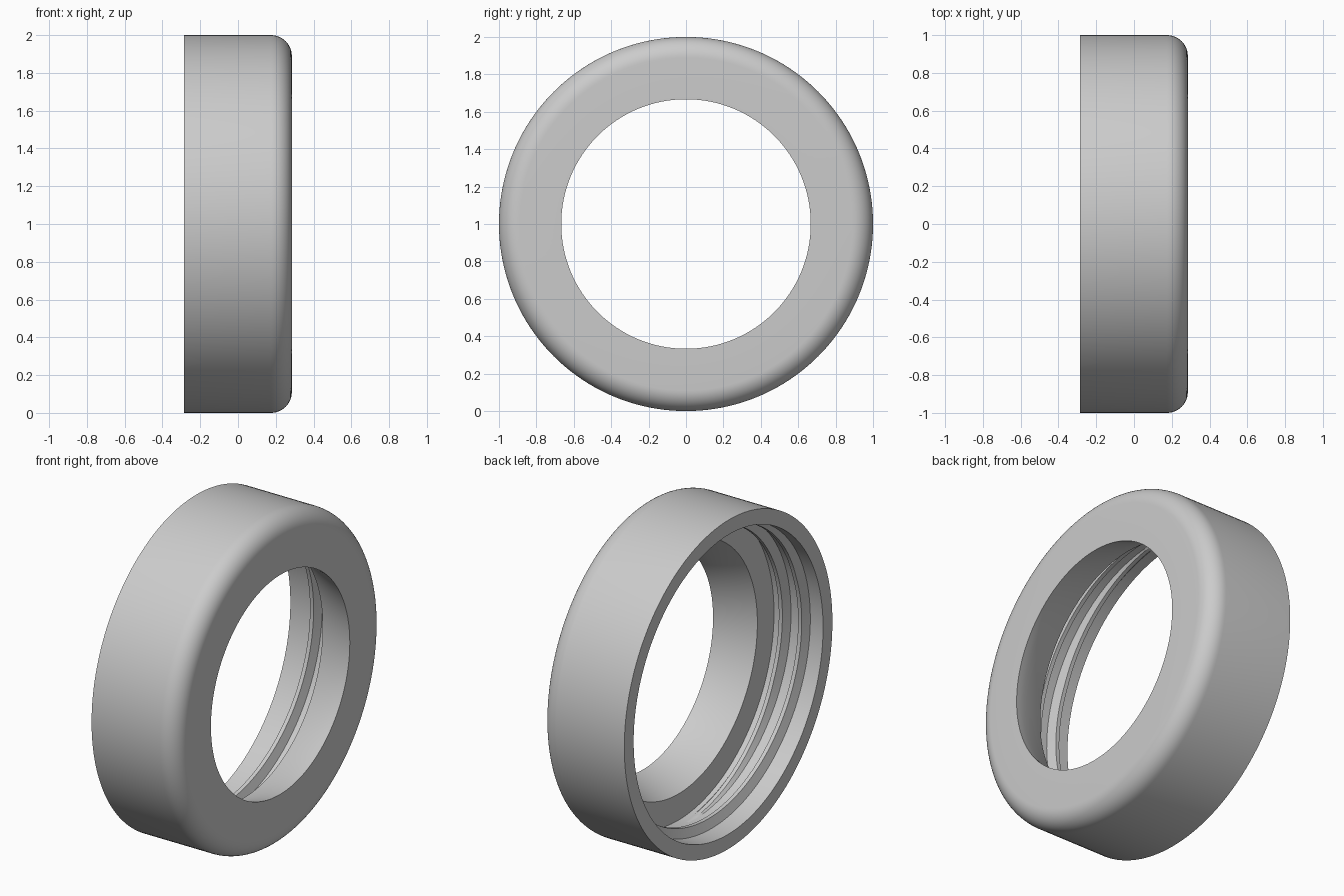
import bpy
import bmesh
from math import sin, cos, pi
from mathutils import Vector, Matrix

cube = bpy.data.objects.get("Cube")
if cube:
    bpy.data.objects.remove(cube, do_unlink=True)

HALF = 0.285       # half the ring's depth
BORE = 0.91        # radius of the threaded socket
SHOULDER = 0.045   # x of the inner shoulder
FILLET = 0.11

grey = bpy.data.materials.new("plain_grey")
grey.use_nodes = True
grey.diffuse_color = (0.6, 0.6, 0.6, 1)
grey.node_tree.nodes["Principled BSDF"].inputs["Base Color"].default_value = (0.6, 0.6, 0.6, 1)


def finish(bm, name):
    bmesh.ops.recalc_face_normals(bm, faces=bm.faces)
    mesh = bpy.data.meshes.new(name)
    bm.to_mesh(mesh)
    bm.free()
    mesh.materials.append(grey)
    obj = bpy.data.objects.new(name, mesh)
    bpy.context.collection.objects.link(obj)
    obj.location.z = 1
    bpy.ops.object.select_all(action='DESELECT')
    obj.select_set(True)
    bpy.context.view_layer.objects.active = obj
    bpy.ops.object.shade_smooth_by_angle(angle=pi / 6)
    return obj


# Ring body: (x, radius) section turned around the x axis
profile = [(-HALF, BORE), (-HALF, 1)]
for i in range(13):
    a = pi / 2 * i / 12
    profile.append((HALF - FILLET + FILLET * sin(a), 1 - FILLET + FILLET * cos(a)))
# Flared inner wall, from the front opening to the shoulder
for i in range(9):
    t = i / 8
    profile.append((HALF + (SHOULDER - HALF) * t, 0.667 + 0.083 * t ** 1.3))
profile.append((SHOULDER, BORE))

bm = bmesh.new()
verts = [bm.verts.new((x, 0, r)) for x, r in profile]
edges = [bm.edges.new((v, verts[(i + 1) % len(verts)])) for i, v in enumerate(verts)]
bmesh.ops.spin(bm, geom=verts + edges, cent=(0, 0, 0), axis=(1, 0, 0),
               angle=2 * pi, steps=160, use_merge=True)
bmesh.ops.remove_doubles(bm, verts=bm.verts, dist=0.0001)
finish(bm, "ring_body")

# Screw thread: tapering trapezoid ridge swept along a helix in the socket
TURNS, PITCH, START, HEIGHT, STEPS = 1.5, 0.13, -0.2, 0.055, 240
bm = bmesh.new()
rows = []
for i in range(STEPS + 1):
    t = i / STEPS
    grow = min(1, t * 8, (1 - t) * 8)
    x = START + PITCH * TURNS * t
    turn = Matrix.Rotation(2 * pi * TURNS * t, 3, 'X')
    section = [(-0.035, BORE + 0.01), (-0.012, BORE - HEIGHT * grow),
               (0.012, BORE - HEIGHT * grow), (0.035, BORE + 0.01)]
    rows.append([bm.verts.new(turn @ Vector((x + dx, 0, r))) for dx, r in section])
for a, b in zip(rows, rows[1:]):
    for j in range(4):
        k = (j + 1) % 4
        bm.faces.new((a[j], a[k], b[k], b[j]))
bm.faces.new(rows[0])
bm.faces.new(rows[-1])
finish(bm, "screw_thread")
